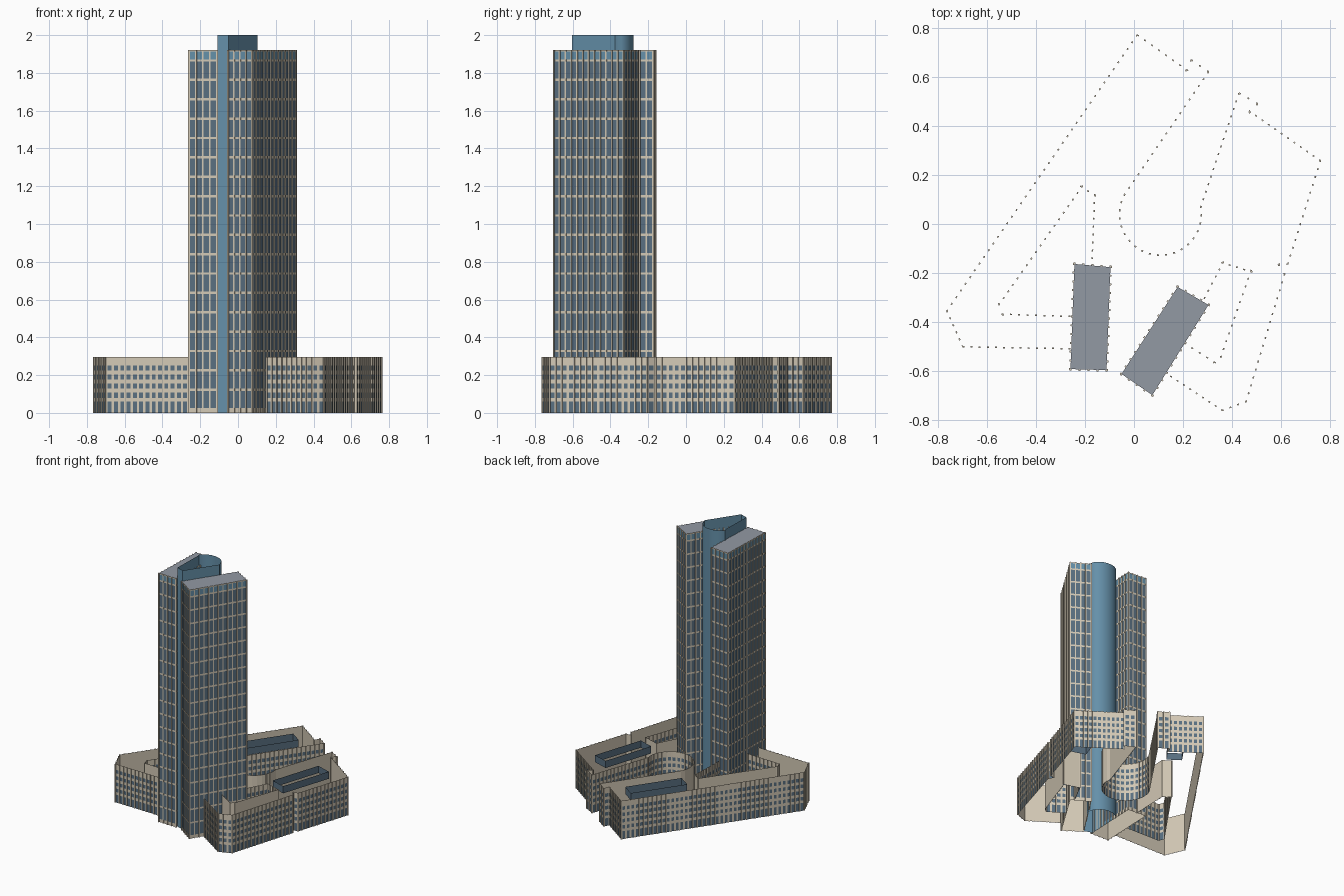
import bpy, bmesh
from math import radians, sin, cos
from mathutils import Vector

cube = bpy.data.objects.get("Cube")
if cube:
    bpy.data.objects.remove(cube)


def material(name, rgb):
    m = bpy.data.materials.new(name)
    m.use_nodes = True
    m.diffuse_color = (*rgb, 1)
    m.node_tree.nodes["Principled BSDF"].inputs["Base Color"].default_value = (*rgb, 1)
    return m


STONE, GLASS, BLUE, ROOF = range(4)
MATERIALS = [
    material("beige_stone", (0.66, 0.59, 0.47)),
    material("window_glass", (0.10, 0.16, 0.22)),
    material("core_blue", (0.13, 0.28, 0.40)),
    material("roof_grey", (0.29, 0.32, 0.37)),
]


def finish(name, bm):
    mesh = bpy.data.meshes.new(name)
    bm.to_mesh(mesh)
    bm.free()
    for m in MATERIALS:
        mesh.materials.append(m)
    obj = bpy.data.objects.new(name, mesh)
    bpy.context.collection.objects.link(obj)
    return obj


def face(bm, points, mat):
    f = bm.faces.new([bm.verts.new(p) for p in points])
    f.material_index = mat
    return f


def upright(bm, a, b, z0, z1, mat):
    """Vertical quad over the plan line from a to b."""
    face(bm, [(a.x, a.y, z0), (b.x, b.y, z0), (b.x, b.y, z1), (a.x, a.y, z1)], mat)


def fin(bm, p, t, n, height):
    """Slim vertical pier standing out of the wall."""
    h, d = t * 0.004, n * 0.006
    q = [p - h, p - h + d, p + h + d, p + h]
    for a, b in zip(q, q[1:]):
        upright(bm, a, b, 0, height, STONE)
    face(bm, [(v.x, v.y, height) for v in reversed(q)], STONE)


def facade(bm, path, height, pitch, fill, rows, closed=False):
    """Stone sheet along a path, with piers and window plates on its right side."""
    pts = [Vector(p) for p in path]
    if closed:
        pts.append(pts[0])
    for a, b in zip(pts, pts[1:]):
        t = (b - a).normalized()
        n = Vector((t.y, -t.x))
        upright(bm, a, b, 0, height, STONE)
        bays = max(1, round((b - a).length / pitch))
        step = (b - a) / bays
        for i in range(bays):
            mid = a + step * (i + 0.5) + n * 0.002
            half = step * fill / 2
            for z0, z1, mat in rows:
                upright(bm, mid - half, mid + half, z0, z1, mat)
            fin(bm, a + step * i, t, n, height)
        fin(bm, b, t, n, height)


# Podium: open-topped window walls around the block and its two courtyards
PODIUM_H = 0.295
podium_rows = [(0.0, 0.06, GLASS)]
podium_rows += [(0.08 + 0.048 * k, 0.107 + 0.048 * k, GLASS) for k in range(4)]

bay_curve = []
for k in range(21):
    angle = radians(10 - 230 * k / 20)
    bay_curve.append((0.108 + 0.17 * cos(angle), 0.04 + 0.17 * sin(angle)))

outer = [(0.153, -0.62), (0.361, -0.757), (0.455, -0.722), (0.611, -0.205),
         (0.59, -0.165), (0.625, -0.16), (0.757, 0.257), (0.47, 0.457),
         (0.50, 0.49), (0.43, 0.53)]
outer += bay_curve
outer += [(0.30, 0.62), (0.235, 0.665), (0.215, 0.625), (0.014, 0.767),
          (-0.76, -0.355), (-0.696, -0.498), (-0.263, -0.506)]
left_court = [(-0.263, -0.38), (-0.537, -0.371), (-0.553, -0.327),
              (-0.214, 0.155), (-0.157, 0.118), (-0.169, -0.172)]
right_court = [(0.285, -0.30), (0.361, -0.155), (0.48, -0.192),
               (0.357, -0.543), (0.328, -0.567), (0.205, -0.49)]

for name, path in (("podium_wall", outer), ("left_courtyard_wall", left_court),
                   ("right_courtyard_wall", right_court)):
    bm = bmesh.new()
    facade(bm, path, PODIUM_H, 0.033, 0.62, podium_rows)
    finish(name, bm)


# Rooftop plant screens: open rectangles hung at the podium's top
def plant_screen(name, centre, along, half_length, half_width):
    bm = bmesh.new()
    c = Vector(centre)
    u = Vector(along).normalized()
    v = Vector((-u.y, u.x)) * half_width
    u = u * half_length
    q = [c - u - v, c + u - v, c + u + v, c - u + v]
    for i in range(4):
        upright(bm, q[i - 1], q[i], 0.24, PODIUM_H, GLASS)
    finish(name, bm)


plant_screen("right_plant_screen", (0.48, 0.08), (0.306, 0.952), 0.2, 0.06)
plant_screen("left_plant_screen", (-0.04, 0.42), (0.568, 0.823), 0.21, 0.055)


# Twin slab towers: glazed storeys between stone bands, flat grey roofs
TOWER_H = 1.92
STOREY = 0.1025
tower_rows = [(1.871, 1.912, BLUE)]
for k in range(18):
    top = 1.859 - STOREY * k
    tower_rows.append((max(0, top - 0.09), top, GLASS))

left_slab = [(-0.259, -0.592), (-0.112, -0.596), (-0.096, -0.176), (-0.243, -0.163)]
right_slab = [(0.075, -0.698), (0.304, -0.33), (0.178, -0.257), (-0.051, -0.612)]
for name, plan in (("left_tower", left_slab), ("right_tower", right_slab)):
    bm = bmesh.new()
    facade(bm, plan, TOWER_H, 0.036, 0.82, tower_rows, closed=True)
    face(bm, [(x, y, TOWER_H) for x, y in plan], ROOF)
    finish(name, bm)


# Core between the towers: open blue shaft with a rounded back
core_plan = [Vector(p) for p in ((-0.108, -0.582), (-0.05, -0.603), (0.104, -0.375))]
for k in range(1, 17):
    angle = radians(-8 + 160 * k / 16)
    core_plan.append(Vector((-0.012 + 0.108 * cos(angle), -0.36 + 0.082 * sin(angle))))
core_plan.append(Vector((-0.102, -0.345)))
bm = bmesh.new()
for i in range(len(core_plan)):
    upright(bm, core_plan[i - 1], core_plan[i], 0, 2.0, BLUE)
bmesh.ops.remove_doubles(bm, verts=bm.verts[:], dist=0.0001)
core = finish("core_shaft", bm)
bpy.ops.object.select_all(action="DESELECT")
core.select_set(True)
bpy.context.view_layer.objects.active = core
bpy.ops.object.shade_smooth_by_angle(angle=radians(30))
